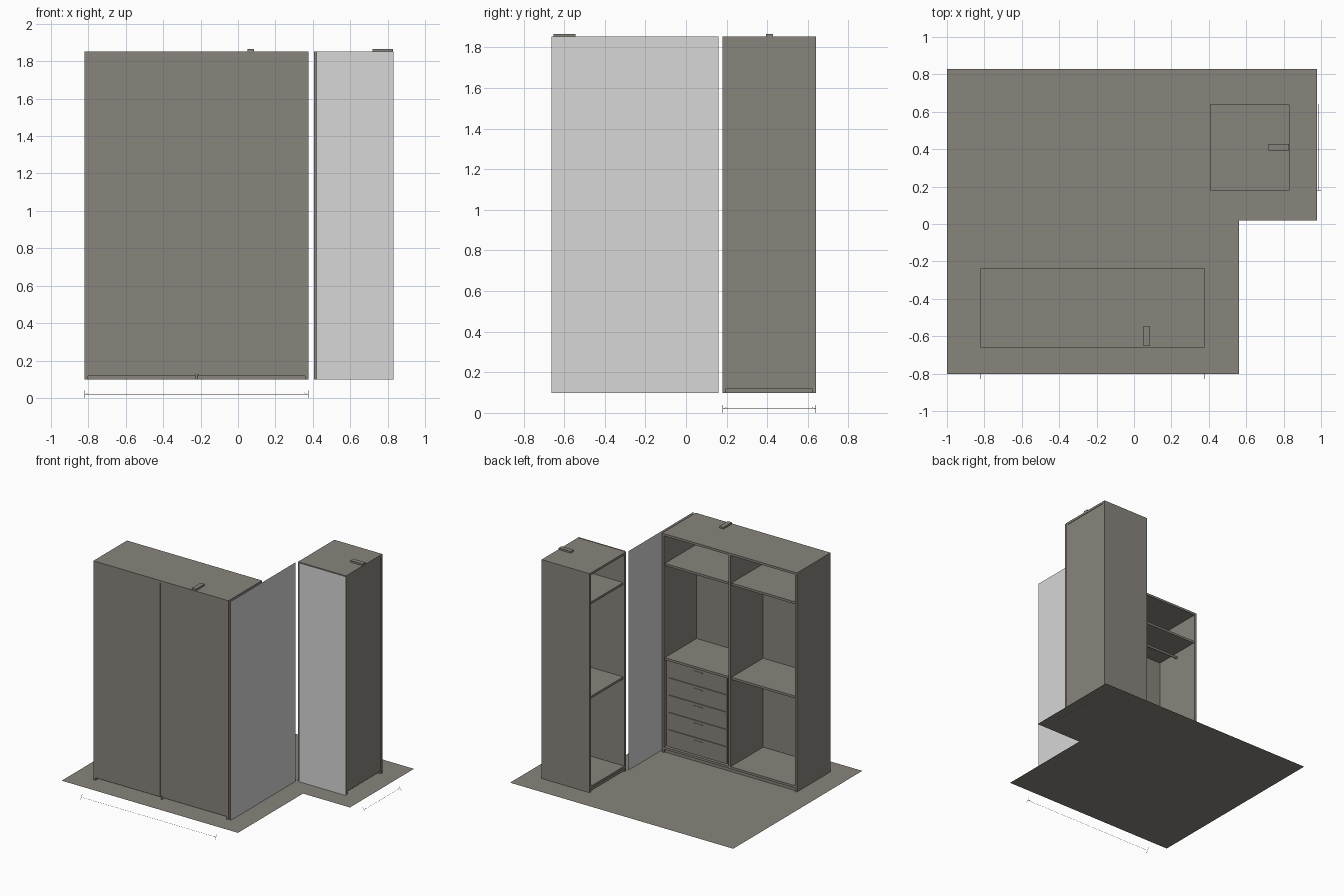
import bpy, bmesh, math
from mathutils import Matrix, Vector

cube = bpy.data.objects.get("Cube")
if cube:
    bpy.data.objects.remove(cube, do_unlink=True)


def material(name, rgb):
    m = bpy.data.materials.new(name)
    m.use_nodes = True
    m.diffuse_color = (*rgb, 1)
    m.node_tree.nodes["Principled BSDF"].inputs["Base Color"].default_value = (*rgb, 1)
    return m


TAUPE = material("taupe board", (0.25, 0.232, 0.203))
PALE = material("pale grey panel", (0.68, 0.68, 0.68))

FLOOR, TOP, T = 0.099, 1.853, 0.018


def finish(name, bm, mat, matrix=Matrix()):
    bm.transform(matrix)
    me = bpy.data.meshes.new(name)
    bm.to_mesh(me)
    bm.free()
    me.materials.append(mat)
    ob = bpy.data.objects.new(name, me)
    bpy.context.collection.objects.link(ob)
    return ob


def box(name, x, y, z, mat=TAUPE, matrix=Matrix()):
    """Box from (min, max) pairs."""
    bm = bmesh.new()
    bmesh.ops.create_cube(bm, size=1)
    for v in bm.verts:
        v.co = Vector([(a + b) / 2 + c * (b - a) for (a, b), c in zip((x, y, z), v.co)])
    return finish(name, bm, mat, matrix)


def sheet(name, points, mat=TAUPE):
    """Single flat face."""
    bm = bmesh.new()
    bm.faces.new([bm.verts.new(p) for p in points])
    return finish(name, bm, mat)


def rod(name, a, b, radius, matrix):
    a, b = Vector(a), Vector(b)
    bm = bmesh.new()
    turn = (b - a).to_track_quat('Z', 'Y').to_matrix().to_4x4()
    bmesh.ops.create_cone(bm, cap_ends=True, segments=12, radius1=radius, radius2=radius,
                          depth=(b - a).length, matrix=Matrix.Translation((a + b) / 2) @ turn)
    for f in bm.faces:
        f.smooth = len(f.verts) == 4
    return finish(name, bm, TAUPE, matrix)


def wardrobe(name, width, depth, bays, matrix, drawer_bay=None):
    """Open-fronted wardrobe; its opening faces local +y."""
    w, d = width / 2, depth / 2
    base = FLOOR + 0.026

    def part(label, x, y, z):
        return box(name + "_" + label, x, y, z, TAUPE, matrix)

    part("top", (-w, w), (-d, d), (TOP - T, TOP))
    part("bottom", (-w + T, w - T), (-d + 0.012, d - 0.002), (base, base + T))
    part("plinth", (-w + T, w - T), (d - 0.03, d - 0.012), (FLOOR, base))
    pitch = (width - T) / bays
    for i in range(bays + 1):
        x = -w + i * pitch
        outer = i in (0, bays)
        part("upright", (x, x + T), (-d + (0 if outer else 0.008), d),
             (FLOOR if outer else base, TOP - T))
        rod(name + "_foot", (x + T / 2, -d + 0.012, FLOOR), (x + T / 2, -d + 0.012, base), 0.008, matrix)
    for i in range(bays):
        x0, x1 = -w + i * pitch + T, -w + (i + 1) * pitch
        # back panel, shelves and hanging rail
        part("back_panel", (x0, x1), (-d + 0.004, -d + 0.012), (FLOOR + 0.019, TOP - T))
        for z in (1.61, 0.855):
            part("shelf", (x0, x1), (-d + 0.012, d - 0.012), (z - T, z))
        rod(name + "_hanging_rail", (x0, 0, 1.55), (x1, 0, 1.55), 0.01, matrix)
        if i == drawer_bay:
            # stack of five drawers between filler strips
            for a, b in ((x0, x0 + 0.025), (x1 - 0.025, x1)):
                part("drawer_filler", (a, b), (-d + 0.012, d - 0.03), (base + T, 0.855 - T))
            step = (0.855 - T - base - T) / 5
            for k in range(5):
                z = base + T + k * step
                part("drawer_front", (x0 + 0.027, x1 - 0.027), (d - 0.04, d - 0.022),
                     (z + 0.002, z + step - 0.002))
                part("drawer_body", (x0 + 0.035, x1 - 0.035), (-d + 0.02, d - 0.04),
                     (z + 0.012, z + step - 0.03))
                mid = (x0 + x1) / 2
                part("drawer_pull", (mid - 0.04, mid + 0.04), (d - 0.022, d - 0.019),
                     (z + step - 0.028, z + step - 0.022))


# Two wardrobes at right angles
wardrobe("wide_wardrobe", 1.197, 0.425, 2, Matrix.Translation((-0.2215, -0.4465, 0)), drawer_bay=1)
wardrobe("narrow_wardrobe", 0.46, 0.425, 1,
         Matrix.Translation((0.6185, 0.41, 0)) @ Matrix.Rotation(math.pi / 2, 4, 'Z'))

# Wall brackets on the tops
box("wide_top_bracket", (0.05, 0.086), (-0.652, -0.545), (TOP, TOP + 0.013))
box("narrow_top_bracket", (0.72, 0.828), (0.393, 0.429), (TOP, TOP + 0.013))

# L-shaped floor
sheet("floor", [(x, y, FLOOR) for x, y in
                ((-1, -0.803), (0.562, -0.803), (0.562, 0.02), (0.978, 0.02), (0.978, 0.83), (-1, 0.83))])

# Pale wall panels
sheet("long_wall_panel", [(0.397, y, z) for y, z in
                          ((-0.662, FLOOR), (0.16, FLOOR), (0.16, TOP), (-0.662, TOP))], PALE)
sheet("short_wall_panel", [(x, 0.17, z) for x, z in
                           ((0.42, FLOOR), (0.832, FLOOR), (0.832, TOP), (0.42, TOP))], PALE)


# Thin measuring lines with arrow tips
def measure(name, start, end, out):
    start, end, out = Vector(start), Vector(end), Vector(out)
    along = (end - start).normalized()
    lo, hi = start - Vector((0.0005,) * 3), end + Vector((0.0005,) * 3)
    box(name + "_line", *zip(lo, hi))
    up = Vector((0, 0, 0.02))
    for p, s in ((start, 1), (end, -1)):
        tip = p + along * s * 0.022
        sheet(name + "_arrow", [p, tip + up * 0.4, tip + up * 0.3])
        sheet(name + "_tick", [p - up + out, p + up - out, p + up - out + along * s * 0.002,
                               p - up + out + along * s * 0.002])


measure("width_measure", (-0.82, -0.815, 0.02), (0.376, -0.815, 0.02), (0, -0.014, 0))
measure("depth_measure", (0.988, 0.18, 0.02), (0.988, 0.64, 0.02), (0.012, 0, 0))
